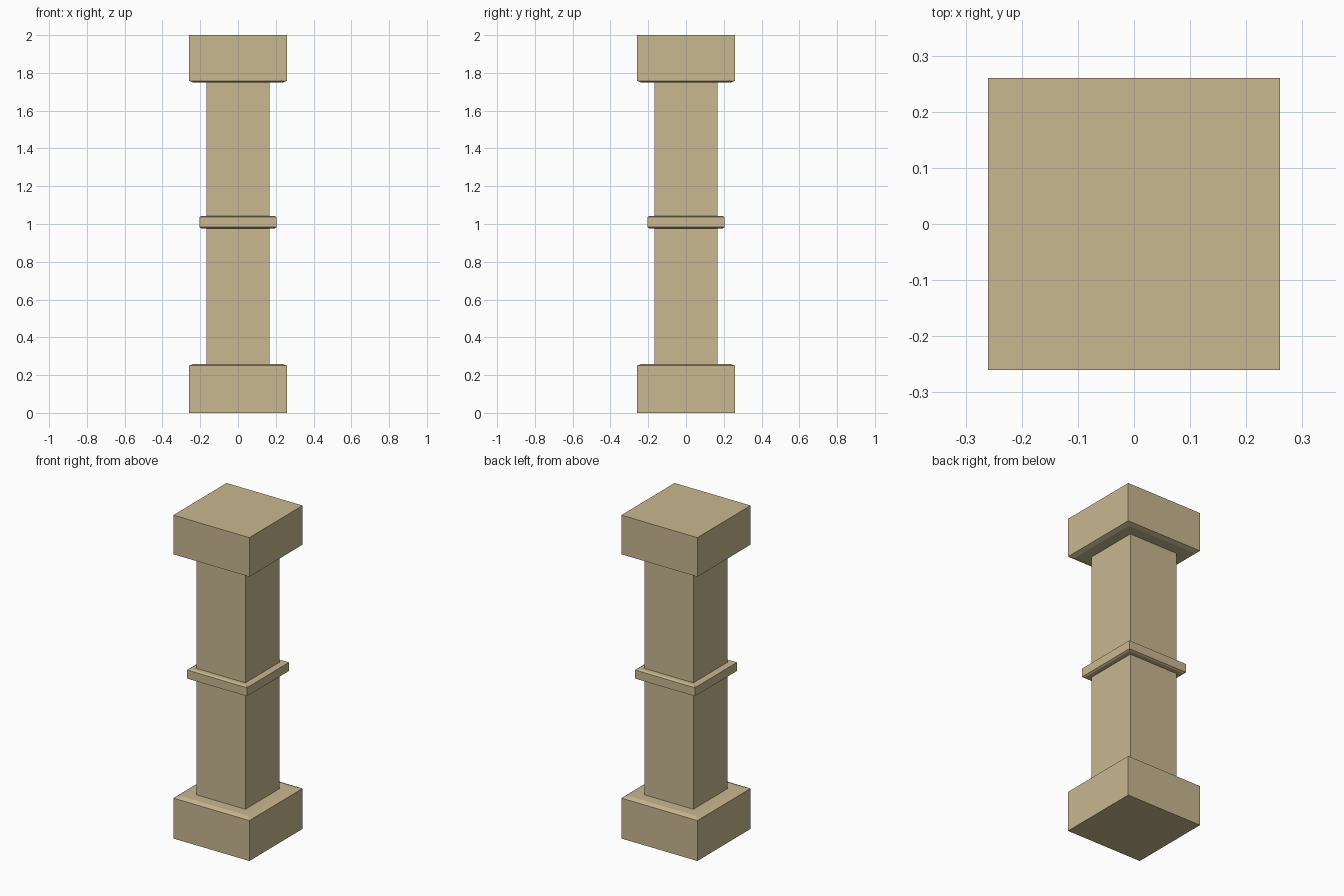
import bpy, bmesh

if "Cube" in bpy.data.objects:
    bpy.data.objects.remove(bpy.data.objects["Cube"])

stone = bpy.data.materials.new("sandstone")
stone.diffuse_color = (0.58, 0.48, 0.28, 1)
stone.use_nodes = True
stone.node_tree.nodes["Principled BSDF"].inputs["Base Color"].default_value = stone.diffuse_color


def square_stack(name, profile):
    """Square block lofted through (half_width, z) levels, capped at both ends."""
    bm = bmesh.new()
    rings = [[bm.verts.new((sx * h, sy * h, z))
              for sx, sy in ((-1, -1), (1, -1), (1, 1), (-1, 1))]
             for h, z in profile]
    for lo, hi in zip(rings, rings[1:]):
        for i in range(4):
            j = (i + 1) % 4
            bm.faces.new((lo[i], lo[j], hi[j], hi[i]))
    bm.faces.new(rings[0][::-1])
    bm.faces.new(rings[-1])
    mesh = bpy.data.meshes.new(name)
    bm.to_mesh(mesh)
    bm.free()
    mesh.materials.append(stone)
    obj = bpy.data.objects.new(name, mesh)
    bpy.context.collection.objects.link(obj)
    return obj


# Plinth with chamfered top edge
square_stack("base", [(0.26, 0), (0.26, 0.25), (0.233, 0.26)])
# Square shaft, seated slightly into base and capital
square_stack("shaft", [(0.168, 0.25), (0.168, 1.76)])
# Thin band around the middle, chamfered above and below
square_stack("collar", [(0.194, 0.977), (0.205, 0.983),
                        (0.205, 1.036), (0.194, 1.042)])
# Capital with chamfered bottom edge
square_stack("capital", [(0.233, 1.748), (0.26, 1.758), (0.26, 2.0)])
